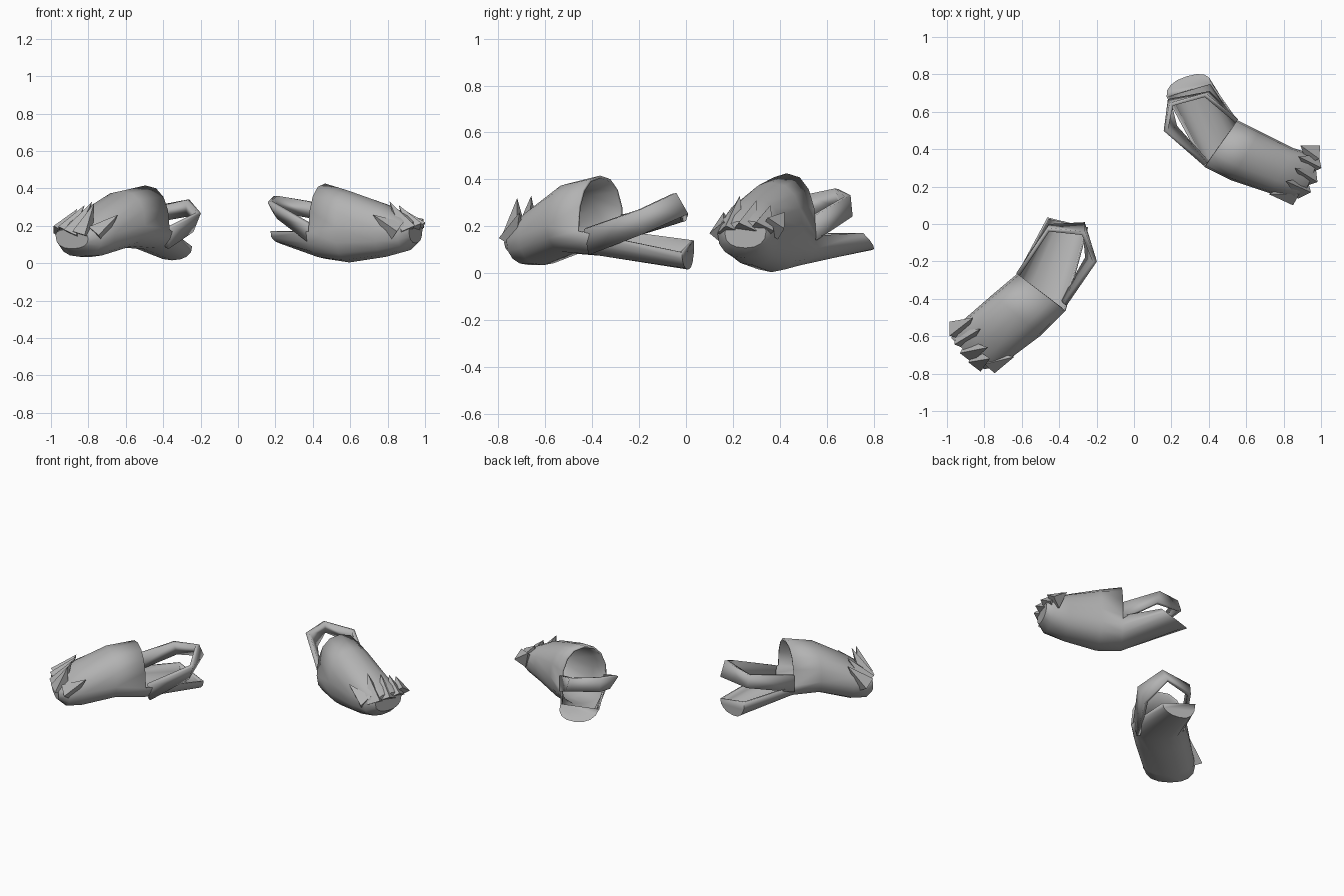
import bpy, bmesh, math
from mathutils import Vector

cube = bpy.data.objects.get("Cube")
if cube:
    bpy.data.objects.remove(cube, do_unlink=True)

SEGMENTS = 16
HALF = SEGMENTS // 2

grey = bpy.data.materials.new("plain grey")
grey.use_nodes = True
grey.diffuse_color = (.45, .45, .45, 1)
grey.node_tree.nodes["Principled BSDF"].inputs["Base Color"].default_value = grey.diffuse_color


def finish(bm, name, thickness=0, smooth=True):
    """Turn a bmesh into a named object, with optional wall thickness."""
    bmesh.ops.recalc_face_normals(bm, faces=bm.faces)
    mesh = bpy.data.meshes.new(name)
    bm.to_mesh(mesh)
    bm.free()
    mesh.materials.append(grey)
    obj = bpy.data.objects.new(name, mesh)
    bpy.context.collection.objects.link(obj)
    if thickness:
        wall = obj.modifiers.new("wall", "SOLIDIFY")
        wall.thickness = thickness
        wall.offset = 0
    if smooth:
        bpy.ops.object.select_all(action="DESELECT")
        obj.select_set(True)
        bpy.context.view_layer.objects.active = obj
        bpy.ops.object.shade_smooth_by_angle(angle=math.radians(40))


def rounded(value):
    """Push a circle coordinate outward for fuller shoulders."""
    return math.copysign(abs(value) ** .85, value)


def section_point(left, right, bottom, top, angle, bulge=(0, 0, 0)):
    """Point on a cross-section; bulge bows its middle out of plane."""
    left, right = Vector(left), Vector(right)
    point = (left + right) / 2 + (left - right) / 2 * rounded(math.cos(angle))
    s = rounded(math.sin(angle))
    point.z += (top - point.z) * s if s > 0 else (point.z - bottom) * s
    return point + Vector(bulge) * abs(s)


def bridge(bm, first, second, closed):
    count = len(first)
    for i in range(count if closed else count - 1):
        j = (i + 1) % count
        bm.faces.new((first[i], first[j], second[j], second[i]))


def build_upper(name, sections, heel, bulge):
    """Foot tube from rim to closed toe, plus the open heel trough."""
    bm = bmesh.new()
    rings = [[bm.verts.new(section_point(*section, math.tau * i / SEGMENTS))
              for i in range(SEGMENTS)] for section in sections]
    for first, second in zip(rings, rings[1:]):
        bridge(bm, first, second, True)
    bm.faces.new(rings[-1])
    # The lower half of the rim carries on backwards as the sole
    lower = [rings[0][(HALF + i) % SEGMENTS] for i in range(HALF + 1)]
    end = [bm.verts.new(section_point(*heel, 0, math.pi + math.pi * i / HALF, bulge))
           for i in range(HALF + 1)]
    bridge(bm, lower, end, False)
    bm.faces.new(end)
    finish(bm, name, thickness=.012)


def build_strap(name, lower, upper):
    """Flat-sided band looping round the heel."""
    bm = bmesh.new()
    rows = [[bm.verts.new(p) for p in row] for row in (lower, upper)]
    bridge(bm, *rows, False)
    finish(bm, name, thickness=.024)


def build_claws(name, claws):
    """Broad four-sided spikes sweeping up and back from the toe."""
    for number, (base, tip) in enumerate(claws, 1):
        base, tip = Vector(base), Vector(tip)
        axis = tip - base
        bm = bmesh.new()
        bmesh.ops.create_cone(bm, cap_ends=True, segments=4, radius1=.06,
                              radius2=0, depth=axis.length)
        bmesh.ops.rotate(bm, verts=bm.verts, cent=(0, 0, 0),
                         matrix=axis.to_track_quat("Z", "Y").to_matrix())
        bmesh.ops.translate(bm, vec=(base + tip) / 2, verts=bm.verts)
        finish(bm, f"{name}_{number}", smooth=False)


# Right shoe: sections are left side, right side, bottom height, top height
build_upper("right_upper", [
    ((-.62, -.27, .18), (-.37, -.46, .18), .08, .41),
    ((-.75, -.38, .20), (-.50, -.59, .20), .09, .38),
    ((-.90, -.51, .16), (-.66, -.71, .16), .04, .28),
    ((-.96, -.57, .15), (-.73, -.76, .14), .04, .22),
    ((-.97, -.61, .15), (-.80, -.77, .13), .08, .18),
], heel=((-.46, .03, .14), (-.25, -.02, .09), .02), bulge=(0, 0, 0))
build_strap("right_heel_strap",
            [(-.62, -.27, .14), (-.45, -.01, .22), (-.27, 0, .25),
             (-.25, -.18, .17), (-.38, -.41, .08)],
            [(-.62, -.27, .25), (-.46, -.03, .30), (-.27, -.05, .34),
             (-.21, -.20, .27), (-.37, -.43, .19)])
build_claws("right_claw", [
    ((-.95, -.57, .16), (-.86, -.50, .29)),
    ((-.92, -.62, .16), (-.82, -.56, .31)),
    ((-.88, -.68, .15), (-.78, -.66, .33)),
    ((-.83, -.73, .15), (-.77, -.72, .32)),
    ((-.76, -.74, .15), (-.64, -.71, .26)),
])

# Left shoe, turned outward with its toe and heel raised
build_upper("left_upper", [
    ((.55, .55, .16), (.38, .31, .17), .03, .42),
    ((.67, .49, .19), (.52, .24, .19), .01, .38),
    ((.85, .40, .18), (.73, .17, .18), .04, .31),
    ((.95, .37, .18), (.85, .14, .17), .07, .25),
    ((.98, .34, .18), (.91, .17, .17), .11, .22),
], heel=((.41, .75, .17), (.18, .68, .17), .10), bulge=(-.01, .07, 0))
build_strap("left_heel_strap",
            [(.55, .55, .14), (.40, .70, .24), (.19, .66, .28),
             (.22, .52, .24), (.39, .33, .11)],
            [(.55, .55, .25), (.38, .69, .33), (.20, .64, .36),
             (.17, .50, .33), (.38, .32, .21)])
build_claws("left_claw", [
    ((.85, .16, .17), (.72, .16, .26)),
    ((.90, .19, .17), (.81, .23, .33)),
    ((.94, .25, .18), (.86, .30, .31)),
    ((.96, .32, .18), (.88, .36, .29)),
    ((.96, .37, .19), (.89, .42, .26)),
])
